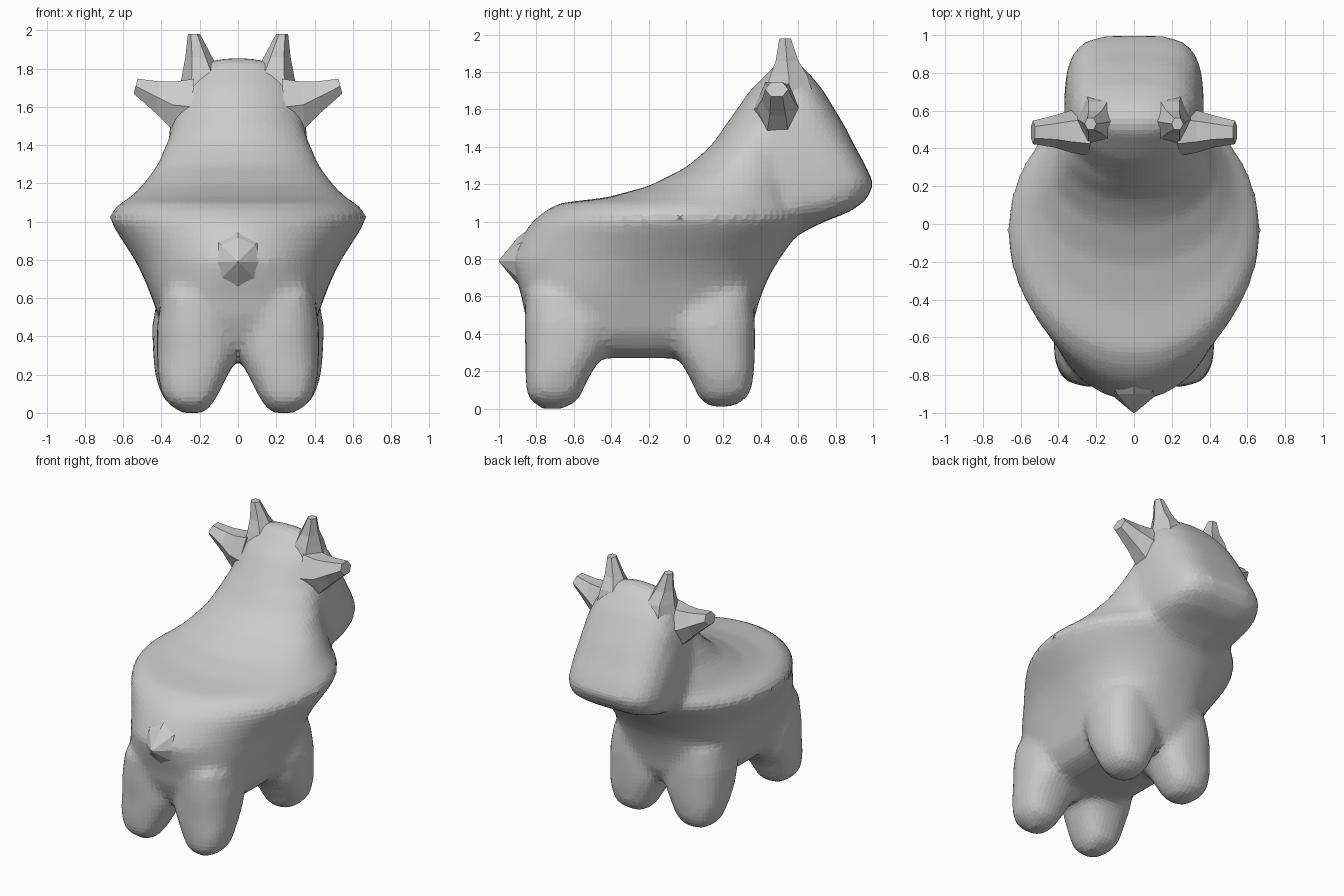
import bpy, bmesh, math
from mathutils import Vector


def outline(z, yb, yw, yf, w, nb, nf, cx, n):
    """Horizontal egg-shaped slice: separate back and front reach and squareness."""
    pts = []
    for i in range(n):
        a = 2 * math.pi * i / n
        c, s = math.cos(a), math.sin(a)
        e = 2 / (nf if s > 0 else nb)
        x = cx + w * math.copysign(abs(c) ** e, c)
        y = yw + ((yf - yw) if s > 0 else (yw - yb)) * math.copysign(abs(s) ** e, s)
        pts.append(Vector((x, y, z)))
    return pts


def skin(bm, rings):
    """Join rings of points into a closed tube."""
    vs = [[bm.verts.new(p) for p in r] for r in rings]
    n = len(vs[0])
    for a, b in zip(vs, vs[1:]):
        for i in range(n):
            j = (i + 1) % n
            bm.faces.new((a[i], a[j], b[j], b[i]))
    bm.faces.new(vs[0][::-1])
    bm.faces.new(vs[-1])


def finish(bm, name, mirror=False):
    bmesh.ops.recalc_face_normals(bm, faces=bm.faces)
    me = bpy.data.meshes.new(name)
    bm.to_mesh(me)
    bm.free()
    ob = bpy.data.objects.new(name, me)
    bpy.context.collection.objects.link(ob)
    if mirror:
        m = ob.modifiers.new("mirror", 'MIRROR')
        m.use_mirror_merge = False
    return ob


def part(name, rings, mirror=False):
    bm = bmesh.new()
    skin(bm, rings)
    return finish(bm, name, mirror)


# rows: z, back y, widest y, front y, half width, back squareness, front squareness
torso = [
    (.27, -.62, -.25, .15, .20, 2.5, 2.5),
    (.31, -.76, -.25, .30, .31, 2.8, 2.8),
    (.40, -.82, -.25, .35, .38, 3.0, 3.0),
    (.50, -.86, -.22, .37, .415, 3.0, 3.0),
    (.60, -.88, -.20, .40, .45, 2.8, 2.8),
    (.70, -.91, -.15, .44, .49, 2.4, 2.4),
    (.80, -.94, -.10, .50, .54, 2.0, 2.2),
    (.90, -.89, -.06, .57, .605, 1.9, 2.1),
    (.98, -.84, -.06, .64, .655, 1.85, 2.1),
    (1.02, -.80, -.05, .68, .675, 1.85, 2.0),
    (1.06, -.75, -.03, .68, .655, 1.9, 2.0),
    (1.10, -.67, .0, .66, .61, 2.0, 2.0),
    (1.13, -.42, .08, .66, .56, 2.2, 2.0),
    (1.19, -.20, .18, .66, .50, 2.1, 2.0),
    (1.29, .0, .28, .66, .425, 2.0, 2.0),
    (1.40, .13, .36, .66, .378, 2.0, 2.0),
    (1.50, .20, .42, .66, .34, 2.0, 2.0)]
head = [
    (.93, .30, .45, .60, .20, 2, 2.5),
    (1.0, .25, .48, .74, .29, 2, 3),
    (1.05, .20, .50, .87, .34, 2, 3.5),
    (1.11, .20, .50, .96, .365, 2, 4),
    (1.20, .15, .50, 1.005, .37, 2, 4),
    (1.30, .10, .50, .96, .37, 2, 3.8),
    (1.40, .13, .50, .905, .365, 2, 3.5),
    (1.50, .20, .50, .855, .355, 2, 3.2),
    (1.60, .27, .52, .795, .34, 1.9, 3),
    (1.70, .34, .53, .735, .30, 1.9, 2.8),
    (1.78, .42, .54, .67, .24, 1.9, 2.5),
    (1.83, .47, .55, .62, .18, 2, 2.3),
    (1.855, .51, .55, .59, .10, 2, 2)]
# leg rows: z, back y, front y, inner x, outer x
front_leg = [
    (.01, .13, .25, .18, .30), (.05, .07, .32, .135, .37), (.1, .05, .35, .10, .405),
    (.2, .0, .365, .05, .435), (.3, -.06, .37, .0, .445), (.45, -.1, .37, .0, .45),
    (.62, -.1, .36, .0, .42)]
hind_leg = [
    (.0, -.77, -.65, .17, .30), (.05, -.84, -.57, .13, .37), (.1, -.855, -.55, .10, .40),
    (.2, -.86, -.50, .05, .42), (.3, -.86, -.43, .0, .425), (.45, -.865, -.38, .0, .425),
    (.62, -.86, -.4, .0, .40)]

# torso, head and legs fused into one skin
bm = bmesh.new()
for rows in (torso, head):
    skin(bm, [outline(*r, 0, 48) for r in rows])
for rows in (front_leg, hind_leg):
    for side in (1, -1):
        skin(bm, [outline(z, a, (a + b) / 2, b, (x1 - x0) / 2, 2.5, 2.5,
                          side * (x0 + x1) / 2, 24) for z, a, b, x0, x1 in rows])
body = finish(bm, "body")
r = body.modifiers.new("fuse", 'REMESH')
r.mode = 'VOXEL'
r.voxel_size = .032
s = body.modifiers.new("soften", 'SMOOTH')
s.factor = .5
s.iterations = 5

# horns: six-sided flared spikes
part("horn", [outline(z, y - ry, y, y + ry, rx, 2, 2, x, 6) for z, x, y, rx, ry in (
    (1.68, .19, .55, .12, .15), (1.78, .19, .55, .10, .115), (1.86, .205, .54, .07, .07),
    (1.98, .23, .53, .032, .035))], True)

# ears: six-sided stubs pointing outward
ear = [(.24, .49, 1.60, .13, .17), (.34, .49, 1.61, .11, .14),
       (.42, .49, 1.65, .085, .095), (.535, .485, 1.708, .062, .045)]
part("ear", [[Vector((x - .012 * math.sin(k * math.pi / 3), y + ry * math.cos(k * math.pi / 3),
                      z + rz * math.sin(k * math.pi / 3))) for k in range(6)]
             for x, y, z, ry, rz in ear], True)

# tail: short pointed stub
part("tail", [[Vector((r * math.cos(k * math.pi / 4), y, .79 + r * math.sin(k * math.pi / 4)))
               for k in range(8)] for y, r in ((-.8, .2), (-.9, .125), (-.95, .065), (-1, .004))])
